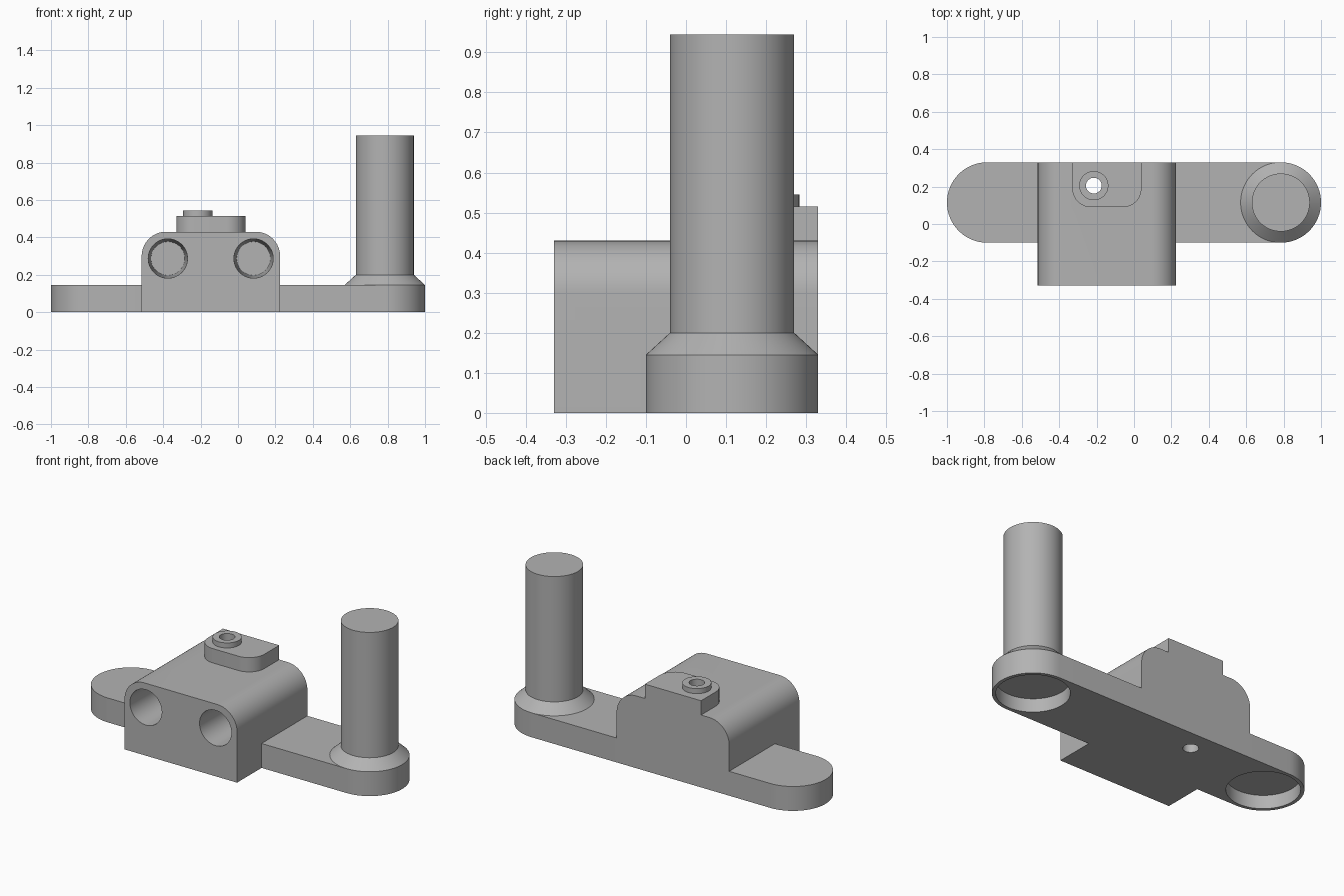
import bpy, bmesh
from math import sin, cos, pi, radians
from mathutils import Vector, Matrix

cube = bpy.data.objects.get("Cube")
if cube:
    bpy.data.objects.remove(cube, do_unlink=True)

grey = bpy.data.materials.new("plain_grey")
grey.use_nodes = True
GREY = (0.45, 0.45, 0.45, 1)
grey.diffuse_color = GREY
grey.node_tree.nodes["Principled BSDF"].inputs["Base Color"].default_value = GREY


def finish(name, bm):
    bmesh.ops.recalc_face_normals(bm, faces=bm.faces)
    mesh = bpy.data.meshes.new(name)
    bm.to_mesh(mesh)
    bm.free()
    mesh.materials.append(grey)
    obj = bpy.data.objects.new(name, mesh)
    bpy.context.collection.objects.link(obj)
    return obj


def arc(cx, cy, r, start, end, steps=16):
    angles = [radians(start + (end - start) * i / steps) for i in range(steps + 1)]
    return [(cx + r * cos(a), cy + r * sin(a)) for a in angles]


def prism(name, outline, to_3d, depth):
    """Extrude a flat outline, placed by to_3d, along the vector depth."""
    bm = bmesh.new()
    face = bm.faces.new([bm.verts.new(to_3d(u, v)) for u, v in outline])
    out = bmesh.ops.extrude_face_region(bm, geom=[face])
    moved = [v for v in out["geom"] if isinstance(v, bmesh.types.BMVert)]
    bmesh.ops.translate(bm, verts=moved, vec=Vector(depth))
    return finish(name, bm)


def taper(name, r1, r2, length, centre, rot=Matrix()):
    """Cylinder or cone whose first end sits at centre."""
    bm = bmesh.new()
    place = Matrix.Translation(centre) @ rot @ Matrix.Translation((0, 0, length / 2))
    bmesh.ops.create_cone(bm, cap_ends=True, segments=64, radius1=r1, radius2=r2,
                          depth=length, matrix=place)
    return finish(name, bm)


def combine(obj, other, operation):
    other.hide_render = True
    mod = obj.modifiers.new(operation.lower(), "BOOLEAN")
    mod.operation, mod.solver, mod.object = operation, "EXACT", other
    bpy.context.view_layer.objects.active = obj
    bpy.ops.object.modifier_apply(modifier=mod.name)
    bpy.data.objects.remove(other, do_unlink=True)


def smooth(obj):
    bpy.ops.object.select_all(action="DESELECT")
    obj.select_set(True)
    bpy.context.view_layer.objects.active = obj
    bpy.ops.object.shade_smooth_by_angle(angle=radians(25))


END_X, MID_Y, END_R = 0.785, 0.115, 0.215
PLATE_TOP, BODY_TOP, PAD_TOP = 0.145, 0.43, 0.515
BACK = 0.33
SCREW = (-0.215, 0.205)

# Long plate with rounded ends
outline = arc(END_X, MID_Y, END_R, -90, 90, 32) + arc(-END_X, MID_Y, END_R, 90, 270, 32)
bracket = prism("bracket_body", outline, lambda u, v: (u, v, 0), (0, 0, PLATE_TOP))

# Housing block with rounded upper edges
left, right, r = -0.515, 0.225, 0.13
outline = ([(left, 0), (right, 0)] + arc(right - r, BODY_TOP - r, r, 0, 90)
           + arc(left + r, BODY_TOP - r, r, 90, 180))
housing = prism("housing", outline, lambda u, v: (u, BACK, v), (0, -2 * BACK, 0))
combine(bracket, housing, "UNION")

# Mounting pad with rounded front corners
left, right, front, r = -0.33, 0.04, 0.09, 0.1
outline = ([(right, BACK), (left, BACK)] + arc(left + r, front + r, r, 180, 270)
           + arc(right - r, front + r, r, 270, 360))
pad = prism("pad", outline, lambda u, v: (u, v, 0.35), (0, 0, PAD_TOP - 0.35))
combine(bracket, pad, "UNION")

# Screw boss and its through hole
combine(bracket, taper("boss", 0.078, 0.078, 0.095, (*SCREW, 0.45)), "UNION")
combine(bracket, taper("screw_hole", 0.042, 0.042, 1, (*SCREW, -0.2)), "DIFFERENCE")

# Two tapered sockets in the front
for x in (-0.375, 0.083):
    socket = taper("socket", 0.105, 0.09, 0.56, (x, -BACK - 0.001, 0.287),
                   Matrix.Rotation(-pi / 2, 4, "X"))
    combine(bracket, socket, "DIFFERENCE")

# Round pockets under both plate ends
for x in (-END_X, END_X):
    pocket = taper("pocket", 0.195, 0.195, 0.1, (x, MID_Y, -0.02))
    combine(bracket, pocket, "DIFFERENCE")
smooth(bracket)

# Upright post with flared foot
post = taper("post", END_R, 0.155, 0.055, (END_X, MID_Y, PLATE_TOP))
combine(post, taper("post_shaft", 0.155, 0.155, 0.745, (END_X, MID_Y, 0.2)), "UNION")
smooth(post)
